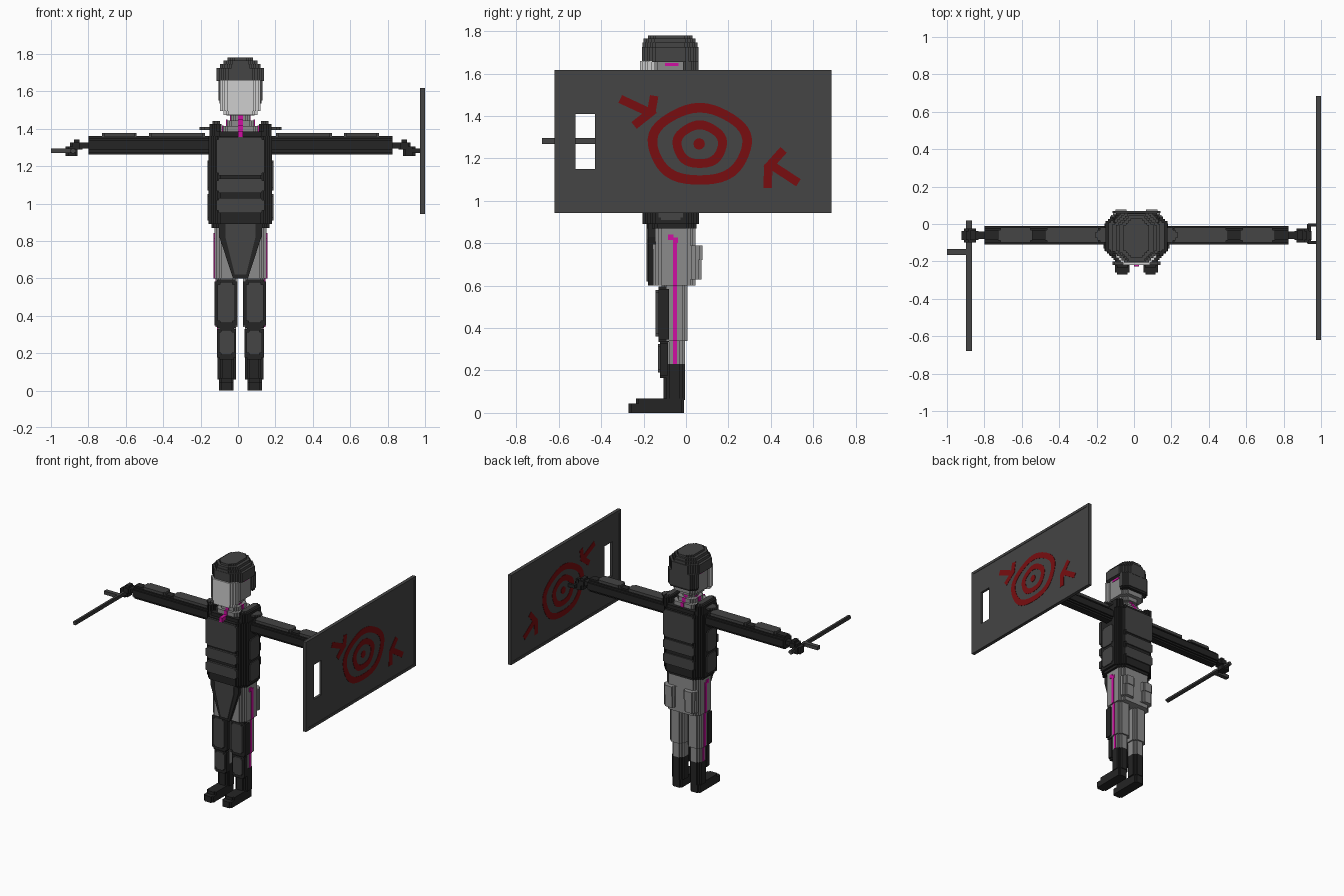
import bpy, bmesh, math
from mathutils import Vector

if "Cube" in bpy.data.objects:
    bpy.data.objects.remove(bpy.data.objects["Cube"])

CX = 0.013  # centre line of the figure


def material(name, r, g, b):
    m = bpy.data.materials.new(name)
    m.diffuse_color = (r, g, b, 1)
    m.use_nodes = True
    m.node_tree.nodes["Principled BSDF"].inputs["Base Color"].default_value = m.diffuse_color
    return m


BLACK = material("black_cloth", 0.018, 0.018, 0.018)
DARK = material("dark_grey_armour", 0.058, 0.058, 0.058)
GREY = material("grey_fabric", 0.26, 0.26, 0.26)
PALE = material("pale_visor", 0.62, 0.62, 0.62)
PINK = material("magenta_trim", 0.62, 0.005, 0.36)
RED = material("red_paint", 0.19, 0.004, 0.005)


def finish(name, bm, mat):
    bmesh.ops.recalc_face_normals(bm, faces=bm.faces)
    me = bpy.data.meshes.new(name)
    bm.to_mesh(me)
    bm.free()
    me.materials.append(mat)
    ob = bpy.data.objects.new(name, me)
    bpy.context.collection.objects.link(ob)
    return ob


def prism(name, mat, outline, axis, a, b):
    """Closed outline in the plane across an axis, extruded from a to b."""
    def place(u, v, w):
        return {'x': (w, u, v), 'y': (u, w, v), 'z': (u, v, w)}[axis]
    bm = bmesh.new()
    lo = [bm.verts.new(place(u, v, a)) for u, v in outline]
    hi = [bm.verts.new(place(u, v, b)) for u, v in outline]
    n = len(outline)
    bm.faces.new(lo)
    bm.faces.new(hi)
    for i in range(n):
        j = (i + 1) % n
        bm.faces.new((lo[i], lo[j], hi[j], hi[i]))
    return finish(name, bm, mat)


def stepped(u0, u1, v0, v1, cut, steps):
    """Rectangle whose corners are cut away in square steps."""
    if steps == 0:
        return [(u0, v0), (u1, v0), (u1, v1), (u0, v1)]
    s = cut / steps
    corner = []
    for k in range(steps):
        corner += [(k * s, (steps - k) * s), ((k + 1) * s, (steps - k) * s)]
    corner.append((cut, 0))
    ll = [(u0 + a, v0 + b) for a, b in corner]
    lr = [(u1 - a, v0 + b) for a, b in reversed(corner)]
    ur = [(u1 - a, v1 - b) for a, b in corner]
    ul = [(u0 + a, v1 - b) for a, b in reversed(corner)]
    return ll + lr + ur + ul


def block(name, mat, x, y, z, cut=0, steps=0, axis='z', centre=CX):
    x = (x[0] + centre, x[1] + centre)
    u, v, w = {'x': (y, z, x), 'y': (x, z, y), 'z': (x, y, z)}[axis]
    return prism(name, mat, stepped(*u, *v, cut, steps), axis, *w)


def pair(name, mat, x, y, z, cut=0, steps=0, axis='z'):
    block("left_" + name, mat, x, y, z, cut, steps, axis)
    block("right_" + name, mat, (-x[1], -x[0]), y, z, cut, steps, axis)


# Boots and legs
pair("foot", BLACK, (0.037, 0.115), (-0.27, -0.01), (0, 0.045), 0.012, 1)
pair("toe_top", BLACK, (0.037, 0.115), (-0.235, -0.01), (0.045, 0.067), 0.012, 1)
pair("boot", BLACK, (0.025, 0.122), (-0.105, -0.004), (0.06, 0.23), 0.024, 2)
pair("shin", GREY, (0.025, 0.12), (-0.105, -0.004), (0.23, 0.35), 0.024, 2)
pair("thigh", GREY, (0.015, 0.13), (-0.115, 0.007), (0.34, 0.61), 0.024, 2)
pair("shin_guard", BLACK, (0.023, 0.125), (-0.122, -0.085), (0.165, 0.34), 0.012, 1, 'y')
pair("shin_plate", DARK, (0.033, 0.115), (-0.133, -0.12), (0.19, 0.325), 0.012, 1, 'y')
pair("thigh_guard", BLACK, (0.015, 0.138), (-0.13, -0.08), (0.335, 0.595), 0.012, 1, 'y')
pair("thigh_plate", DARK, (0.03, 0.122), (-0.143, -0.128), (0.36, 0.58), 0.012, 1, 'y')

# Hips, rear pockets and the side seams
block("hips", GREY, (-0.139, 0.139), (-0.155, 0.045), (0.6, 0.88), 0.036, 3)
pair("hip_pocket", GREY, (0.03, 0.135), (0.0, 0.072), (0.63, 0.79), 0.024, 2)
pair("pocket_flap", GREY, (0.04, 0.125), (0.0, 0.078), (0.72, 0.79), 0.012, 1)
for label, x, z0, z1 in (("hip", 0.14, 0.6, 0.81), ("thigh", 0.13, 0.34, 0.6),
                         ("shin", 0.12, 0.23, 0.34)):
    pair(label + "_seam", PINK, (x - 0.003, x + 0.004), (-0.062, -0.042), (z0, z1))
for i in range(4):
    x = 0.141 - (0.0125 * (i - 1) if i > 1 else 0)
    y = -0.062 - 0.022 * i
    pair("seam_bend_%d" % i, PINK, (x - 0.005, x + 0.003), (y, y + 0.024),
         (0.80 + 0.014 * i, 0.828 + 0.014 * i))

# Groin guard: tapered board with a raised panel
for name, mat, top, low, zt, zb, y0, y1 in (
        ("groin_guard", BLACK, 0.115, 0.04, 0.9, 0.6, -0.178, -0.14),
        ("groin_panel", DARK, 0.08, 0.03, 0.89, 0.62, -0.186, -0.175)):
    zm = zt - 0.07
    prism(name, mat, [(CX - top, zt), (CX - top, zm), (CX - low, zb),
                      (CX + low, zb), (CX + top, zm), (CX + top, zt)], 'y', y0, y1)

# Armoured torso
block("waist", BLACK, (-0.155, 0.155), (-0.185, 0.05), (0.87, 0.9), 0.048, 4)
block("torso", BLACK, (-0.17, 0.17), (-0.205, 0.062), (0.89, 1.36), 0.06, 5)
block("upper_chest", BLACK, (-0.16, 0.16), (-0.18, 0.045), (1.36, 1.385), 0.048, 4)
pair("shoulder_strap", BLACK, (0.1, 0.165), (-0.17, 0.04), (1.36, 1.425), 0.024, 2)
pair("shoulder_strap_top", DARK, (0.11, 0.15), (-0.15, 0.02), (1.425, 1.44), 0.012, 1)
pair("shoulder_wing", DARK, (0.12, 0.22), (-0.1, -0.02), (1.393, 1.408), 0.024, 2)
for i, (z0, z1) in enumerate(((0.95, 1.03), (1.055, 1.135), (1.15, 1.355))):
    block("chest_plate_%d" % i, DARK, (-0.128, 0.128), (-0.22, -0.2), (z0, z1), 0.012, 1, 'y')
    block("back_plate_%d" % i, DARK, (-0.128, 0.128), (0.058, 0.07), (z0, z1), 0.012, 1, 'y')
for i, (z0, z1) in enumerate(((0.91, 1.05), (1.07, 1.23))):
    pair("side_plate_%d" % i, DARK, (0.165, 0.177), (-0.13, -0.015), (z0, z1), 0.012, 1, 'x')

# Stepped collar and neck with magenta bands on four sides
for i, (r, z0, z1) in enumerate(((0.093, 1.37, 1.415), (0.073, 1.415, 1.445), (0.05, 1.445, 1.52))):
    block("neck_%d" % i, GREY, (-r, r), (-0.07 - r, -0.07 + r), (z0, z1), 0.024, 2)
    for s, side in ((-1, "a"), (1, "b")):
        e = sorted((s * (r - 0.003), s * (r + 0.005)))
        top = min(z1, 1.475) + 0.003
        block("neck_band_y%s_%d" % (side, i), PINK, (-0.013, 0.013),
              (e[0] - 0.07, e[1] - 0.07), (z0, top))
        block("neck_band_x%s_%d" % (side, i), PINK, e, (-0.083, -0.057), (z0, top))
block("collar_front_band", PINK, (-0.013, 0.013), (-0.226, -0.16), (1.355, 1.388))

# Head, helmet layers and visor
block("head", GREY, (-0.1, 0.1), (-0.17, 0.03), (1.5, 1.67), 0.036, 3)
block("jaw", GREY, (-0.075, 0.075), (-0.165, -0.0), (1.47, 1.5), 0.036, 3)
block("helmet_back", DARK, (-0.118, 0.118), (-0.035, 0.058), (1.55, 1.66), 0.03, 3)
block("helmet_rim", BLACK, (-0.112, 0.112), (-0.035, 0.052), (1.535, 1.55), 0.03, 3)
for i, (r, y0, y1, z0, z1, c) in enumerate((
        (0.127, -0.207, 0.06, 1.655, 1.725, 0.06), (0.108, -0.205, 0.055, 1.725, 1.745, 0.06),
        (0.09, -0.2, 0.045, 1.745, 1.765, 0.048), (0.068, -0.18, 0.03, 1.765, 1.78, 0.036))):
    block("helmet_%d" % i, DARK, (-r, r), (y0, y1), (z0, z1), c, round(c / 0.012))
block("visor", PALE, (-0.108, 0.108), (-0.218, -0.125), (1.495, 1.66), 0.036, 3)
block("visor_chin", PALE, (-0.09, 0.09), (-0.215, -0.14), (1.472, 1.495), 0.024, 2)
pair("chin_strap", PINK, (0.098, 0.104), (-0.1, -0.035), (1.635, 1.65))

# Outstretched arms with upper plates, wrists and fists
pair("arm", BLACK, (0.15, 0.812), (-0.11, -0.01), (1.262, 1.36), 0.024, 2, 'x')
pair("upper_arm_plate", DARK, (0.19, 0.49), (-0.1, -0.02), (1.355, 1.376), 0.012, 1)
pair("forearm_plate", DARK, (0.555, 0.74), (-0.1, -0.02), (1.355, 1.376), 0.012, 1)
pair("wrist", BLACK, (0.805, 0.86), (-0.08, -0.04), (1.295, 1.325))
pair("palm", BLACK, (0.845, 0.91), (-0.098, -0.025), (1.29, 1.325), 0.012, 1)
pair("thumb", BLACK, (0.86, 0.89), (-0.085, -0.035), (1.32, 1.342))
pair("fingers", BLACK, (0.87, 0.935), (-0.098, -0.025), (1.255, 1.305), 0.012, 1)

# Side-handled baton
block("baton", DARK, (-0.897, -0.867), (-0.68, 0.02), (1.267, 1.295), 0.007, 1, 'y', 0)
block("baton_handle", DARK, (-1.0, -0.87), (-0.165, -0.133), (1.27, 1.295), 0, 0, 'z', 0)

# Shield: pierced panel with a window, raised rim and two grips
SX0, SX1 = 0.977, 0.997
bm = bmesh.new()
ys, zs = (-0.615, -0.52, -0.43, 0.68), (0.948, 1.15, 1.41, 1.612)
grid = [[bm.verts.new((SX0, y, z)) for z in zs] for y in ys]
for i in range(3):
    for j in range(3):
        if (i, j) != (1, 1):
            bm.faces.new((grid[i][j], grid[i + 1][j], grid[i + 1][j + 1], grid[i][j + 1]))
ext = bmesh.ops.extrude_face_region(bm, geom=bm.faces[:], use_keep_orig=True)
bmesh.ops.translate(bm, vec=Vector((SX1 - SX0, 0, 0)),
                    verts=[g for g in ext['geom'] if isinstance(g, bmesh.types.BMVert)])
finish("shield", bm, DARK)
RIM = (0.974, 1.0)
for name, y, z in (("front", (-0.62, -0.6), (0.943, 1.617)), ("back", (0.665, 0.685), (0.943, 1.617)),
                   ("top", (-0.6, 0.665), (1.597, 1.617)), ("bottom", (-0.6, 0.665), (0.943, 0.963))):
    block("shield_rim_" + name, DARK, RIM, y, z, centre=0)
for i, y in enumerate((-0.1, -0.005)):
    block("shield_grip_post_%d" % i, BLACK, (0.93, 0.98), (y - 0.008, y + 0.008), (1.27, 1.295), centre=0)
block("shield_grip", BLACK, (0.925, 0.945), (-0.105, 0.0), (1.27, 1.295), centre=0)


# Painted target rings and arrows on both faces of the shield
def ring(name, a, b, width, x0, x1, n=44):
    bm = bmesh.new()
    rows = []
    for i in range(n):
        t = 2 * math.pi * i / n
        k = 1 + 0.02 * math.sin(5 * t)
        c, s = math.cos(t) * k, math.sin(t) * k
        rows.append([bm.verts.new((x, 0.065 + (a - w) * c, 1.265 + (b - w) * s))
                     for x, w in ((x0, 0), (x1, 0), (x1, width), (x0, width))])
    for i in range(n):
        p, q = rows[i], rows[(i + 1) % n]
        for k in range(4):
            bm.faces.new((p[k], q[k], q[(k + 1) % 4], p[(k + 1) % 4]))
    finish(name, bm, RED)


STROKES = (((-0.31, 1.48), (-0.17, 1.415)), ((-0.15, 1.495), (-0.165, 1.41)), ((-0.15, 1.43), (-0.245, 1.355)),
           ((0.46, 1.24), (0.38, 1.15)), ((0.388, 1.17), (0.385, 1.06)), ((0.4, 1.17), (0.53, 1.085)))
for side, x0, x1 in (("outer", SX1 - 0.001, SX1 + 0.002), ("inner", SX0 - 0.002, SX0 + 0.001)):
    ring(side + "_large_ring", 0.245, 0.193, 0.045, x0, x1)
    ring(side + "_small_ring", 0.128, 0.112, 0.042, x0, x1)
    dot = [(0.062 + 0.027 * math.cos(t * math.pi / 6), 1.268 + 0.027 * math.sin(t * math.pi / 6))
           for t in range(12)]
    prism(side + "_dot", RED, dot, 'x', x0, x1)
    for i, (p, q) in enumerate(STROKES):
        p, q = Vector(p), Vector(q)
        d = (q - p).normalized()
        n = Vector((-d.y, d.x)) * 0.02
        prism("%s_arrow_stroke_%d" % (side, i), RED, [p + n, p - n, q - n, q + n], 'x', x0, x1)
